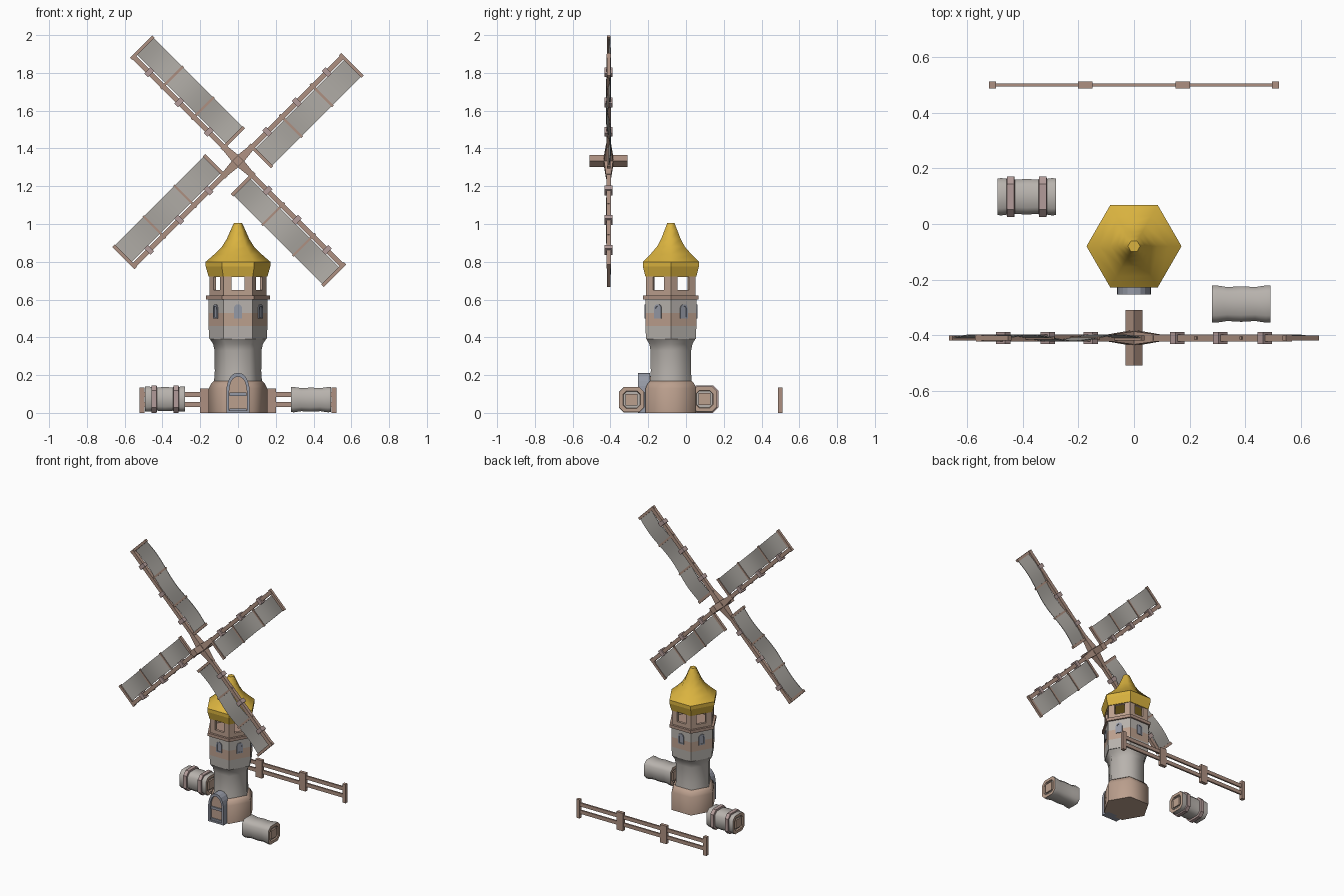
import bpy, bmesh
from math import sin, cos, pi, radians
from mathutils import Matrix, Vector

if "Cube" in bpy.data.objects:
    bpy.data.objects.remove(bpy.data.objects["Cube"])


def material(name, r, g, b):
    m = bpy.data.materials.new(name)
    m.diffuse_color = (r, g, b, 1)
    m.use_nodes = True
    m.node_tree.nodes["Principled BSDF"].inputs["Base Color"].default_value = m.diffuse_color
    return m


WOOD = material("wood", .42, .28, .22)
PLASTER = material("plaster", .48, .45, .42)
CLAY = material("clay", .50, .35, .27)
ROOF = material("yellow_roof", .70, .45, .05)
IRON = material("iron", .30, .32, .38)
CLOTH = material("cloth", .42, .40, .37)
BAND = material("band", .45, .33, .32)
I = Matrix()


def finish(name, bm, mat, smooth=None):
    bmesh.ops.recalc_face_normals(bm, faces=bm.faces)
    me = bpy.data.meshes.new(name)
    bm.to_mesh(me)
    bm.free()
    me.materials.append(mat)
    if smooth:
        for p in me.polygons:
            p.use_smooth = True
        me.set_sharp_from_angle(angle=radians(smooth))
    ob = bpy.data.objects.new(name, me)
    bpy.context.collection.objects.link(ob)
    return ob


def boxes(name, specs, mat, mats=(I,)):
    """specs: (x0, x1, y0, y1, z0, z1), repeated under every matrix"""
    bm = bmesh.new()
    for m in mats:
        for x0, x1, y0, y1, z0, z1 in specs:
            loc = Matrix.Translation(((x0 + x1) / 2, (y0 + y1) / 2, (z0 + z1) / 2))
            scale = Matrix.Diagonal((x1 - x0, y1 - y0, z1 - z0, 1))
            bmesh.ops.create_cube(bm, size=1, matrix=m @ loc @ scale)
    return finish(name, bm, mat)


def skin(name, rings, mat, mats=(I,), caps=True, loop=False, smooth=None):
    """Bridge a sequence of equal-sized rings"""
    bm = bmesh.new()
    for m in mats:
        vs = [[bm.verts.new(m @ Vector(p)) for p in r] for r in rings]
        n = len(rings[0])
        pairs = list(zip(vs, vs[1:])) + ([(vs[-1], vs[0])] if loop else [])
        for a, b in pairs:
            for i in range(n):
                j = (i + 1) % n
                bm.faces.new((a[i], a[j], b[j], b[i]))
        if caps and not loop:
            bm.faces.new(vs[0])
            bm.faces.new(vs[-1])
    return finish(name, bm, mat, smooth)


def hexes(profile):
    return [[(r * cos(k * pi / 3), -.08 + r * sin(k * pi / 3), z) for k in range(6)]
            for r, z in profile]


def arch(w, z0, spring, top, y, n=5):
    """Pointed arch outline in the xz plane"""
    side = [(w * cos(t * pi / 2 / n) ** .85, y, spring + (top - spring) * sin(t * pi / 2 / n))
            for t in range(n)]
    return ([(-w, y, z0), (w, y, z0)] + side + [(0, y, top)]
            + [(-x, y, z) for x, y, z in reversed(side)])


SIDES = [Matrix.Translation((0, -.08, 0)) @ Matrix.Rotation(k * pi / 3, 4, 'Z') for k in range(6)]

# Tower body
skin("tower_base", hexes([(.155, 0), (.155, .13), (.142, .155), (.127, .17)]), CLAY, smooth=65)
skin("tower_shaft", hexes([(.127, .165), (.123, .22), (.124, .33), (.132, .365), (.152, .395)]),
     PLASTER, smooth=65)
skin("upper_storey_lower", hexes([(.152, .39), (.156, .46)]), PLASTER)
skin("upper_storey_middle", hexes([(.156, .46), (.156, .53)]), CLAY)
skin("upper_storey_top", hexes([(.156, .53), (.156, .605)]), PLASTER)
skin("ledge", hexes([(.169, .6), (.169, .622)]), WOOD)

# Lookout room with an open window in every side
a = -.131
boxes("lookout_walls", [(-.076, -.035, a, a + .018, .62, .76), (.035, .076, a, a + .018, .62, .76),
                        (-.036, .036, a, a + .018, .62, .65), (-.036, .036, a, a + .018, .72, .76)],
      CLAY, SIDES)

# Arched windows in the upper storey
a = -.135
skin("window_frames", [arch(.022, .5, .55, .575, a - .006), arch(.022, .5, .55, .575, a + .01),
                       arch(.014, .508, .546, .565, a + .01), arch(.014, .508, .546, .565, a - .006)],
     IRON, SIDES, loop=True)
skin("window_panes", [arch(.015, .507, .546, .566, a - .002), arch(.015, .507, .546, .566, a + .01)],
     IRON, SIDES)

# Roof
skin("roof_rim", hexes([(.156, .722), (.171, .775), (.171, .80)]), ROOF)
skin("roof_cone", hexes([(.171, .80), (.125, .84), (.085, .88), (.06, .92), (.04, .965), (.022, 1.005)]),
     ROOF, smooth=65)

# Door
skin("door_frame", [arch(.062, 0, .11, .212, -.254), arch(.062, 0, .11, .212, -.19),
                    arch(.047, .012, .11, .192, -.19), arch(.047, .012, .11, .192, -.254)],
     IRON, loop=True)
skin("door_panel", [arch(.048, .01, .11, .194, -.238), arch(.048, .01, .11, .194, -.185)], CLAY)
boxes("door_straps", [(-.046, .046, -.246, -.23, .09, .108), (-.046, .046, -.246, -.23, .012, .024)], IRON)

# Sails: local x runs along the arm, local -z is the cloth side
HUB = Matrix.Translation((0, -.41, 1.333))
ARMS = [HUB @ Matrix.Rotation(pi / 4 + k * pi / 2, 4, 'Y') for k in range(4)]
s = .022
boxes("sail_axle", [(-s, s, -.1, .1, -s, s)], WOOD, ARMS[:1])
boxes("sail_arms", [(0, .79, -.012, .012, -.013, .013)], WOOD, ARMS)
skin("sail_braces", [[(x, -h, -h), (x, h, -h), (x, h, h), (x, -h, h)] for x, h in ((0, .026), (.12, .013))],
     WOOD, ARMS)
boxes("sail_bars", [(u - w, u + w, -w, w, -.15, .018)
                    for u, w in ((.105, .009), (.33, .006), (.56, .006), (.783, .009))], WOOD, ARMS)
boxes("sail_clamps", [(u - .014, u + .014, -.022, .022, -.023, .023) for u in (.22, .44, .665)],
      BAND, ARMS)
cloth = []
for k in range(25):
    t = k / 24
    x, y = .105 + .678 * t, .011 * sin(3 * pi * t)
    cloth.append([(x, y - .002, -.145), (x, y + .002, -.145), (x, y + .002, -.02), (x, y - .002, -.02)])
skin("sail_cloth", cloth, CLOTH, ARMS, smooth=30)

# Fence
posts = [(x - w, x + w, .488, .512, 0, h) for x, w, h in
         ((-.509, .013, .135), (-.175, .026, .13), (.175, .026, .13), (.509, .013, .135))]
boxes("fence_posts", posts, WOOD)
boxes("fence_rails", [(-.51, .51, .494, .506, z, z + .026) for z in (.032, .085)], WOOD)


# Barrels lying along x, rounded-square section
def section(x, h):
    c = h * .62
    return [(x, h, -c), (x, h, c), (x, c, h), (x, -c, h), (x, -h, c), (x, -h, -c), (x, -c, -h), (x, c, -h)]


def barrel(name, loc, banded):
    m = [Matrix.Translation(loc)]
    rows = [(-.106, .066), (-.09, .067), (-.05, .061), (0, .064), (.05, .061), (.09, .067), (.106, .066)]
    skin(name + "_body", [section(x, h) for x, h in rows], PLASTER, m, caps=False, smooth=50)
    for side, d in (("left", -1), ("right", 1)):
        skin(f"{name}_{side}_rim", [section(d * x, h) for x, h in
                                    ((.106, .066), (.106, .046), (.094, .043))],
             CLAY, m, caps=False)
        skin(f"{name}_{side}_end", [section(d * .092, .046), section(d * .095, .046)], PLASTER, m)
        boxes(f"{name}_{side}_panel", [(d * .1 - .006, d * .1 + .006, -.031, .031, -.031, .031)], CLAY, m)
    if banded:
        for side, x in (("left", -.058), ("right", .058)):
            skin(f"{name}_{side}_band", [section(x - .015, .062), section(x - .013, .073),
                                         section(x + .013, .073), section(x + .015, .062)], BAND, m)


barrel("banded_barrel", (-.386, .098, .073), True)
barrel("plain_barrel", (.386, -.288, .07), False)
